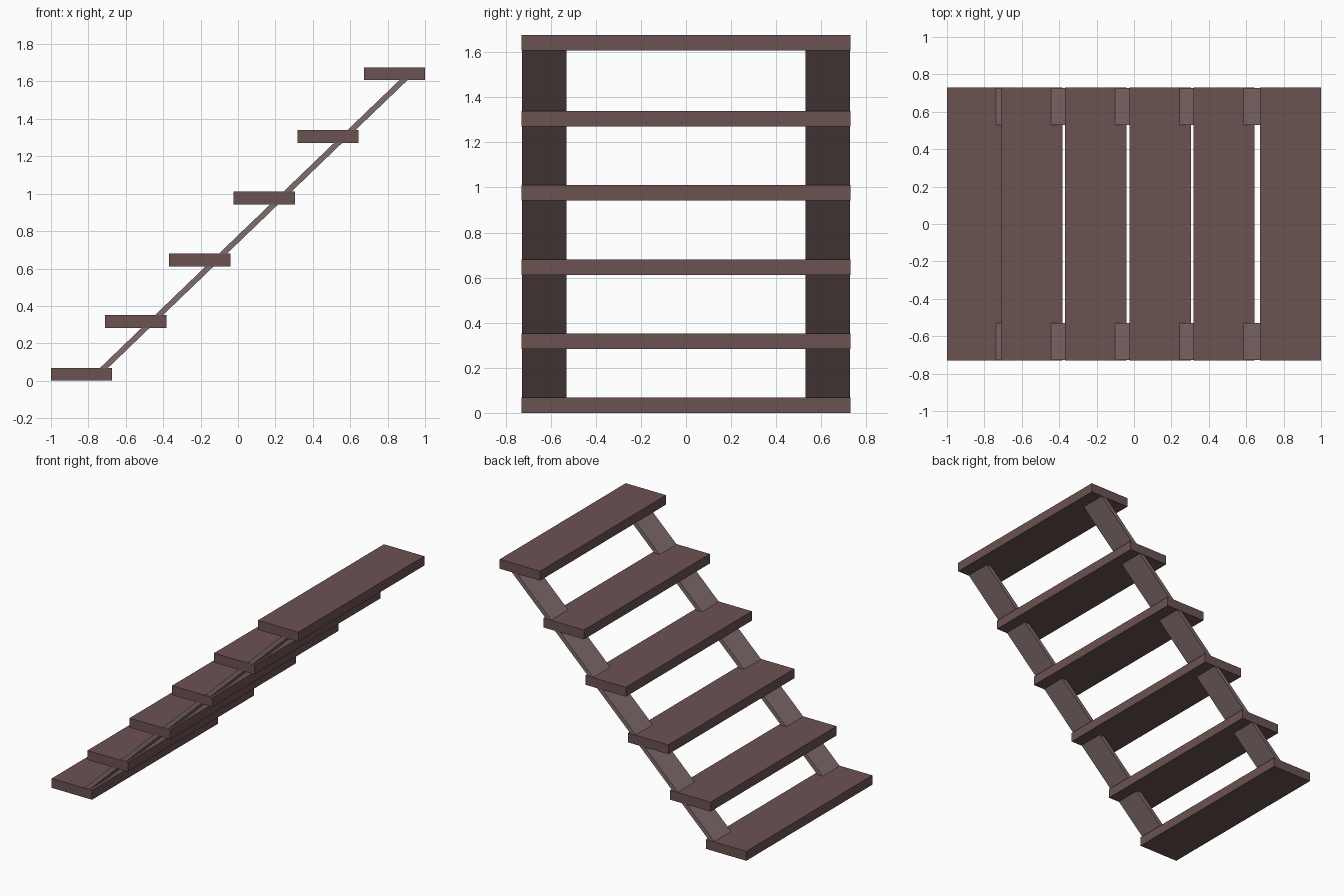
import bpy, bmesh

if "Cube" in bpy.data.objects:
    bpy.data.objects.remove(bpy.data.objects["Cube"])


def material(name, rgb):
    m = bpy.data.materials.new(name)
    m.diffuse_color = (*rgb, 1)
    m.use_nodes = True
    m.node_tree.nodes["Principled BSDF"].inputs["Base Color"].default_value = m.diffuse_color
    return m


def prism(name, profile, y0, y1, mat):
    """Extrude an (x, z) profile along y."""
    bm = bmesh.new()
    face = bm.faces.new([bm.verts.new((x, y0, z)) for x, z in profile])
    ext = bmesh.ops.extrude_face_region(bm, geom=[face])
    verts = [v for v in ext["geom"] if isinstance(v, bmesh.types.BMVert)]
    bmesh.ops.translate(bm, verts=verts, vec=(0, y1 - y0, 0))
    bmesh.ops.recalc_face_normals(bm, faces=bm.faces)
    mesh = bpy.data.meshes.new(name)
    bm.to_mesh(mesh)
    bm.free()
    mesh.materials.append(mat)
    ob = bpy.data.objects.new(name, mesh)
    bpy.context.collection.objects.link(ob)
    return ob


tread_mat = material("tread_wood", (0.15, 0.085, 0.085))
rail_mat = material("stringer_wood", (0.22, 0.15, 0.15))

# Treads: left edge x and bottom z of each plank
DEPTH, THICK, HALF_W = 0.327, 0.069, 0.73
steps = [(-1.0, 0.0), (-0.71, 0.283), (-0.368, 0.612),
         (-0.023, 0.942), (0.317, 1.271), (0.673, 1.607)]
for i, (x, z) in enumerate(steps, 1):
    prism(f"tread_{i}", [(x, z), (x + DEPTH, z), (x + DEPTH, z + THICK), (x, z + THICK)],
          -HALF_W, HALF_W, tread_mat)

# Sloped flat stringers, ends hidden inside the first and last treads
SLOPE, WIDTH = 0.961, 0.043


def rail_x(z):
    return -0.445 + (z - 0.35) / SLOPE


lo, hi = 0.03, 1.64
profile = [(rail_x(lo), lo), (rail_x(lo) + WIDTH, lo),
           (rail_x(hi) + WIDTH, hi), (rail_x(hi), hi)]
for side, y0, y1 in (("front", -0.727, -0.53), ("back", 0.53, 0.727)):
    prism(f"{side}_stringer", profile, y0, y1, rail_mat)
